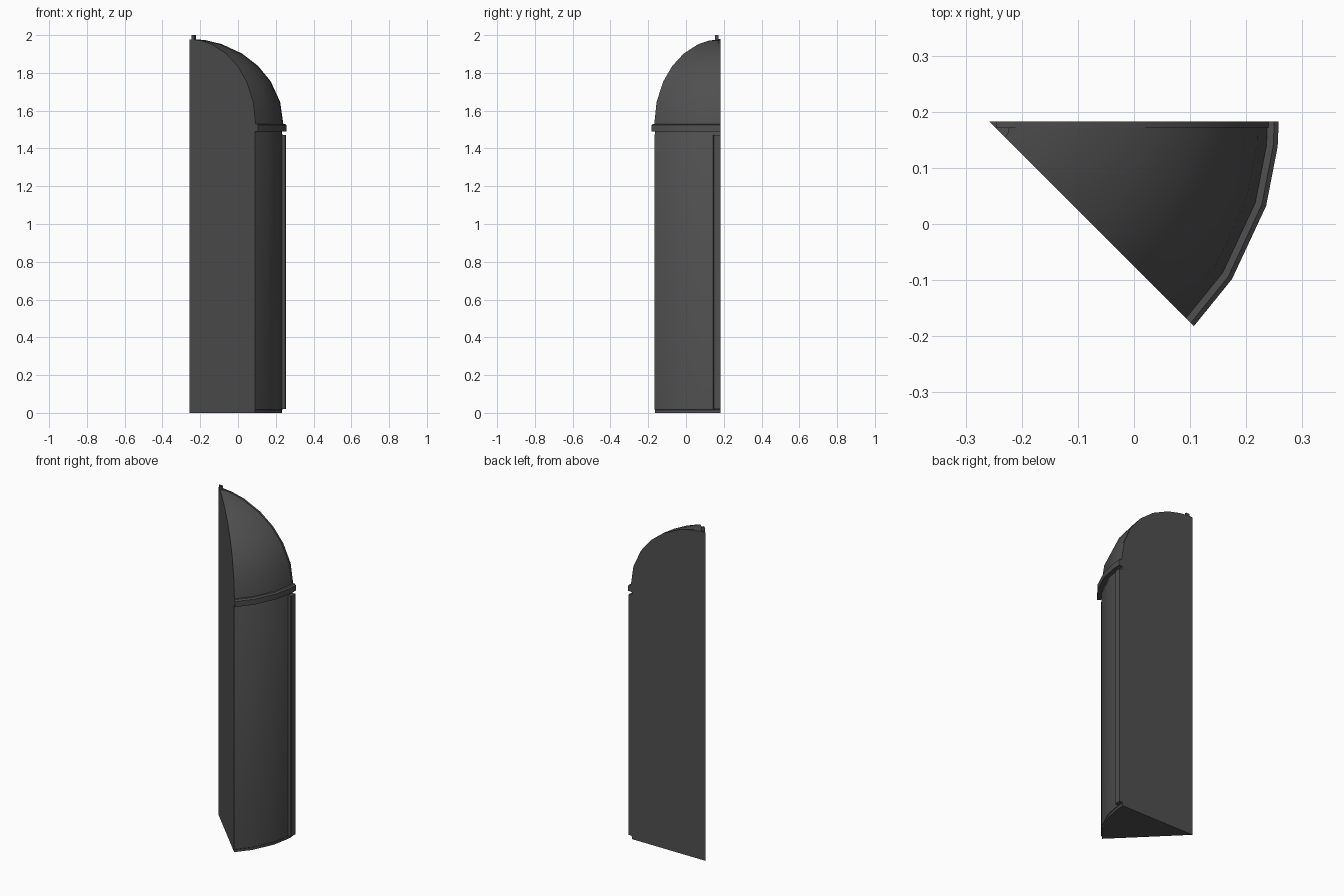
import bpy, bmesh
from math import radians, cos, sin

if "Cube" in bpy.data.objects:
    bpy.data.objects.remove(bpy.data.objects["Cube"])

AX, AY = -0.258, 0.183          # wedge apex = axis of the full round tower
ANGLES = [0, 5, 17, 33, 45]     # one eighth of a turn

dark = bpy.data.materials.new("dark_metal")
dark.diffuse_color = (0.08, 0.08, 0.08, 1)
dark.use_nodes = True
dark.node_tree.nodes["Principled BSDF"].inputs["Base Color"].default_value = dark.diffuse_color


def finish(name, bm):
    bmesh.ops.recalc_face_normals(bm, faces=bm.faces)
    me = bpy.data.meshes.new(name)
    bm.to_mesh(me)
    bm.free()
    me.materials.append(dark)
    ob = bpy.data.objects.new(name, me)
    bpy.context.collection.objects.link(ob)
    bpy.ops.object.select_all(action='DESELECT')
    ob.select_set(True)
    bpy.context.view_layer.objects.active = ob
    bpy.ops.object.shade_smooth_by_angle(angle=radians(35))
    return ob


def wedge(name, profile, apex=(AX, AY), angles=ANGLES):
    """Revolve a closed (radius, z) profile through the wedge and cap both cut planes."""
    bm = bmesh.new()
    rows = []
    for a in angles:
        c, s = cos(radians(a)), -sin(radians(a))
        rows.append([bm.verts.new((apex[0] + r * c, apex[1] + r * s, z)) for r, z in profile])
    n = len(profile)
    for p, q in zip(rows, rows[1:]):
        for i in range(n):
            j = (i + 1) % n
            if profile[i][0] + profile[j][0] > 1e-6:
                bm.faces.new((p[i], p[j], q[j], q[i]))
    bm.faces.new(rows[0])
    bm.faces.new(rows[-1])
    bmesh.ops.remove_doubles(bm, verts=bm.verts, dist=1e-5)
    return finish(name, bm)


def arc(r, h, z0, elevs):
    return [(r * cos(radians(e)) if e < 90 else 0, z0 + h * sin(radians(e))) for e in elevs]


# Lower shaft: small plinth, main wall, slight neck under the ring
wedge("shaft", [(0, 0), (0.491, 0), (0.491, 0.015), (0.494, 0.018), (0.494, 1.472),
                (0.491, 1.478), (0.491, 1.49), (0, 1.49)])

# Collar ring between shaft and dome
wedge("collar_ring", [(0, 1.49), (0.516, 1.49), (0.516, 1.523), (0.508, 1.53), (0, 1.53)])

# Dome cap
ELEV = [0, 15, 30, 43, 56, 70, 80, 90]
wedge("dome", [(0, 1.53)] + arc(0.496, 0.448, 1.53, ELEV))

# Thin raised rib over the dome along the back cut
bm = bmesh.new()
outline = [(0.013, 1.53)] + arc(0.498, 0.45, 1.53, ELEV[:-1]) + [(0.013, 1.98)]
face = bm.faces.new([bm.verts.new((AX + r, AY, z)) for r, z in outline])
ext = bmesh.ops.extrude_face_region(bm, geom=[face])
bmesh.ops.translate(bm, verts=[v for v in ext["geom"] if isinstance(v, bmesh.types.BMVert)],
                    vec=(0, -0.011, 0))
finish("dome_rib", bm)

# Vertical seam strip at the back edge of the shaft
bm = bmesh.new()
bmesh.ops.create_cube(bm, size=1)
for v in bm.verts:
    v.co.x = 0.22 if v.co.x < 0 else 0.255
    v.co.y = 0.143 if v.co.y < 0 else AY
    v.co.z = 0.02 if v.co.z < 0 else 1.47
bmesh.ops.bevel(bm, geom=[e for e in bm.edges if all(v.co.x > 0.25 for v in e.verts)
                          and all(v.co.y < 0.15 for v in e.verts)],
                offset=0.005, segments=1, affect='EDGES')
finish("seam_strip", bm)

# Small knob on the tip
wedge("tip_knob", [(0, 1.96), (0.025, 1.96), (0.025, 2.0), (0, 2.0)],
      apex=(-0.247, 0.172), angles=[0, 22, 45])
